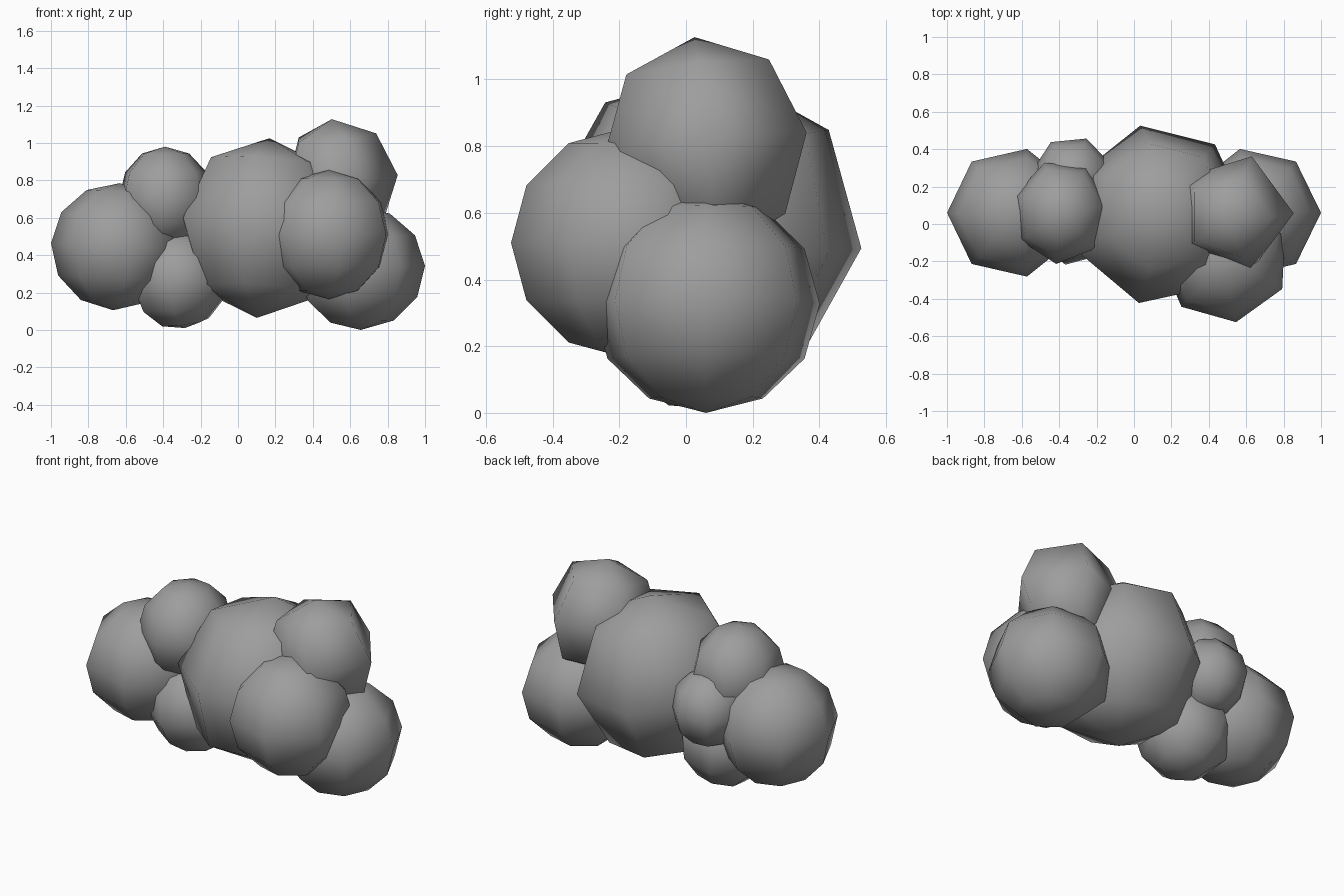
import bpy, bmesh
from math import atan2, radians
from mathutils import Matrix, Vector

if "Cube" in bpy.data.objects:
    bpy.data.objects.remove(bpy.data.objects["Cube"])

# dark grey shared by all puffs
grey = bpy.data.materials.new("cloud_grey")
grey.diffuse_color = (0.34, 0.34, 0.34, 1)
grey.use_nodes = True
grey.node_tree.nodes["Principled BSDF"].inputs["Base Color"].default_value = grey.diffuse_color


def puff(name, centre, size, turn, segments=7, rings=6, tilt=(0, 0)):
    """Low-poly smooth ball with one equator corner at angle 'turn'."""
    bm = bmesh.new()
    bmesh.ops.create_uvsphere(bm, u_segments=segments, v_segments=rings, radius=1)
    corner = max(bm.verts, key=lambda v: v.co.x ** 2 + v.co.y ** 2).co
    phase = atan2(corner.y, corner.x)
    spin = Matrix.Rotation(radians(turn) - phase, 4, 'Z')
    lean = Matrix.Rotation(radians(tilt[0]), 4, 'X') @ Matrix.Rotation(radians(tilt[1]), 4, 'Y')
    scale = Matrix.Diagonal((*size, 1))
    bm.transform(Matrix.Translation(Vector(centre)) @ lean @ scale @ spin)
    for f in bm.faces:
        f.smooth = True
    mesh = bpy.data.meshes.new(name)
    bm.to_mesh(mesh)
    bm.free()
    mesh.materials.append(grey)
    ob = bpy.data.objects.new(name, mesh)
    bpy.context.collection.objects.link(ob)
    return ob


# large middle of the cloud
puff("centre_puff", (0.135, 0.05, 0.545), (0.475, 0.49, 0.485), 51, rings=4, tilt=(-7, 4))
# the two ends
puff("left_end_puff", (-0.65, 0.06, 0.445), (0.35, 0.35, 0.34), 180, tilt=(0, 3))
puff("right_end_puff", (0.645, 0.06, 0.33), (0.355, 0.35, 0.33), 0, tilt=(0, -2))
# front and top bulges on the right
puff("front_puff", (0.485, -0.18, 0.51), (0.35, 0.35, 0.345), -80)
puff("top_right_puff", (0.53, 0.06, 0.80), (0.325, 0.32, 0.33), 0, 5, 4, tilt=(6, -5))
# smaller puffs filling the left side
puff("upper_left_puff", (-0.39, 0.065, 0.705), (0.26, 0.28, 0.275), 110)
puff("lower_left_puff", (-0.32, 0.05, 0.27), (0.27, 0.275, 0.265), -100, tilt=(8, -8))
puff("back_left_puff", (-0.33, 0.25, 0.54), (0.22, 0.22, 0.22), 70)
